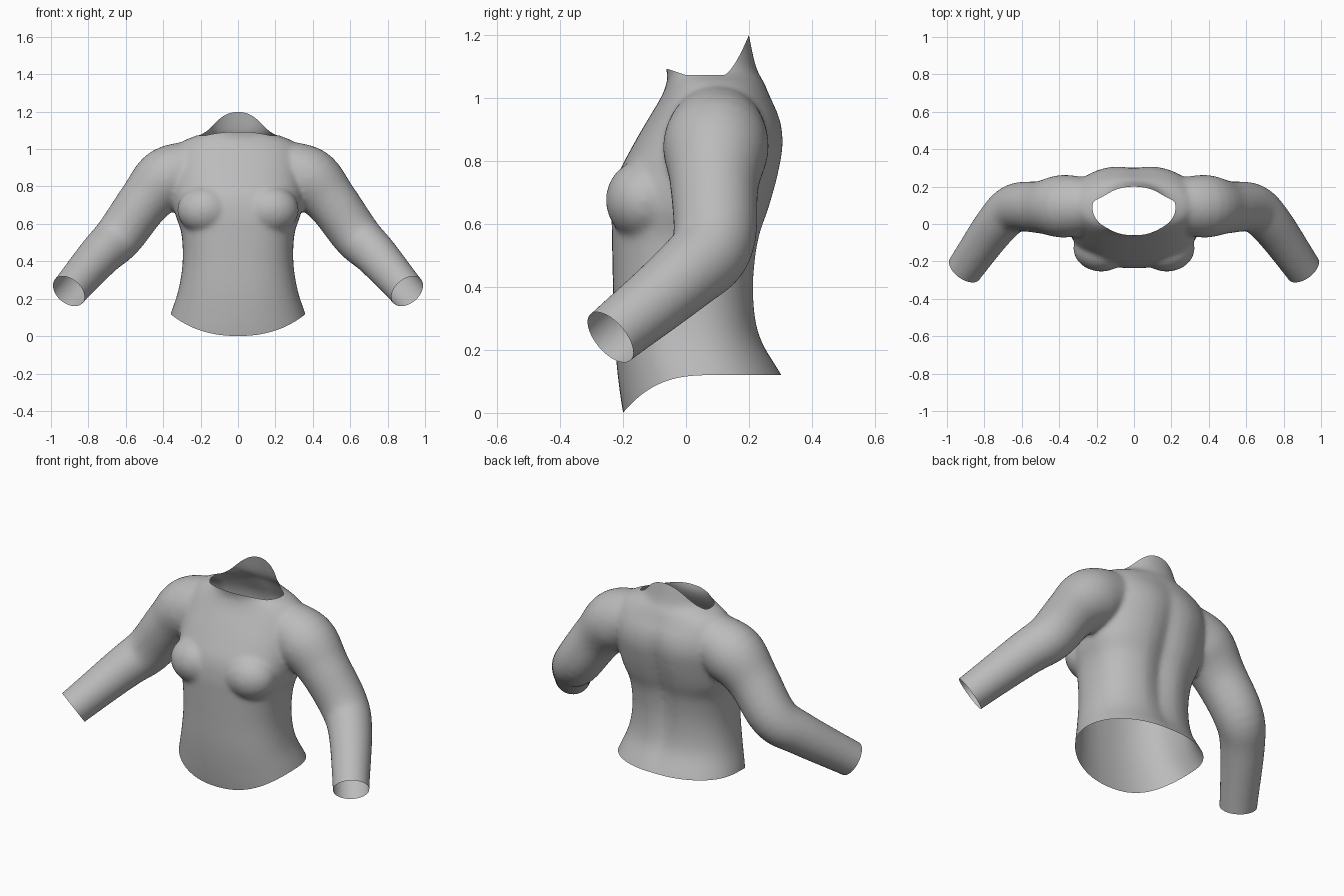
import bpy, bmesh, math
from mathutils import Vector, Matrix

cube = bpy.data.objects.get("Cube")
if cube:
    bpy.data.objects.remove(cube, do_unlink=True)

SIDES = 48


def spline(keys, steps):
    """Catmull-Rom samples through rows of numbers."""
    rows = [Vector(k) for k in keys]
    rows = [rows[0]] + rows + [rows[-1]]
    out = []
    for a, b, c, d in zip(rows, rows[1:], rows[2:], rows[3:]):
        for i in range(steps):
            t = i / steps
            out.append(0.5 * (2 * b + (c - a) * t + (2 * a - 5 * b + 4 * c - d) * t**2
                              + (3 * b - a - 3 * c + d) * t**3))
    return out + [rows[-1]]


def loft(bm, rings):
    """Closed skin over a list of point rings."""
    loops = [[bm.verts.new(p) for p in ring] for ring in rings]
    for low, high in zip(loops, loops[1:]):
        for i in range(SIDES):
            j = (i + 1) % SIDES
            bm.faces.new((low[i], low[j], high[j], high[i]))
    bm.faces.new(loops[0][::-1])
    bm.faces.new(loops[-1])


def power(v, n):
    return math.copysign(abs(v) ** (2 / n), v)


def torso_ring(row):
    z, w, front, back, n = row
    mid = (front + back) / 2
    # the spine groove fades out at the hem and the neck
    groove = 0.03 * max(0, math.sin(math.pi * min(1, max(0, (z - 0.1) / 0.95))))
    ring = []
    for i in range(SIDES):
        a = math.tau * i / SIDES
        x = w * power(math.cos(a), n)
        y = mid + (back - front) / 2 * power(math.sin(a), n)
        if y > mid:
            y -= groove * math.exp(-(x / 0.06) ** 2)
        ring.append((x, y, z))
    return ring


# Torso: height, half width, front, back, squareness
torso = [
    (-0.15, 0.42, -0.17, 0.40, 2.2), (0, 0.395, -0.2, 0.36, 2.2),
    (0.12, 0.36, -0.217, 0.305, 2.2), (0.25, 0.318, -0.228, 0.238, 2.3),
    (0.4, 0.296, -0.232, 0.222, 2.4), (0.55, 0.303, -0.235, 0.238, 2.5),
    (0.65, 0.335, -0.235, 0.27, 2.5), (0.75, 0.35, -0.218, 0.298, 2.4),
    (0.85, 0.35, -0.168, 0.314, 2.4), (0.93, 0.345, -0.122, 0.304, 2.3),
    (1, 0.33, -0.08, 0.272, 2.2), (1.045, 0.29, -0.062, 0.25, 2),
    (1.075, 0.215, -0.06, 0.232, 2), (1.1, 0.183, -0.065, 0.222, 2.1),
    (1.15, 0.165, -0.075, 0.21, 2.2), (1.3, 0.14, -0.1, 0.18, 2.2)]

# Sleeve: x, y, z, radius
sleeve = [
    (0.2, 0.1, 0.91, 0.14), (0.375, 0.095, 0.845, 0.168), (0.5, 0.09, 0.72, 0.14),
    (0.635, 0.085, 0.535, 0.13), (0.74, -0.01, 0.43, 0.116),
    (0.905, -0.24, 0.24, 0.098), (1, -0.37, 0.13, 0.095)]
cuff = Vector((0.905, -0.24, 0.24))
cuff_dir = Vector((0.49, -0.66, -0.56)).normalized()

bm = bmesh.new()
loft(bm, [torso_ring(r) for r in spline(torso, 4)])
path = spline(sleeve, 5)
for side in (1, -1):
    pts = [Vector((p[0] * side, p[1], p[2])) for p in path]
    rings = []
    for i, p in enumerate(pts):
        along = (pts[min(i + 1, len(pts) - 1)] - pts[max(i - 1, 0)]).normalized()
        u = along.cross(Vector((0, 1, 0.3))).normalized()
        v = along.cross(u)
        r = path[i][3]
        rings.append([p + r * (u * math.cos(t) + v * math.sin(t))
                      for t in (math.tau * k / SIDES for k in range(SIDES))])
    loft(bm, rings)
    # Bust
    bmesh.ops.create_uvsphere(
        bm, u_segments=32, v_segments=20, radius=1,
        matrix=Matrix.Translation((0.175 * side, -0.13, 0.675))
        @ Matrix.Diagonal((0.15, 0.125, 0.13, 1)))
bmesh.ops.recalc_face_normals(bm, faces=bm.faces[:])

mesh = bpy.data.meshes.new("shirt")
bm.to_mesh(mesh)
bm.free()
shirt = bpy.data.objects.new("shirt", mesh)
bpy.context.collection.objects.link(shirt)

# Fuse the parts into one skin and soften the joins
fuse = shirt.modifiers.new("fuse", "REMESH")
fuse.mode = "VOXEL"
fuse.voxel_size = 0.012
soften = shirt.modifiers.new("soften", "SMOOTH")
soften.factor = 0.5
soften.iterations = 12
bpy.context.view_layer.update()
fused = shirt.evaluated_get(bpy.context.evaluated_depsgraph_get())
bm = bmesh.new()
bm.from_mesh(fused.to_mesh())
fused.to_mesh_clear()
shirt.modifiers.clear()


def cut(point, normal):
    bmesh.ops.bisect_plane(bm, geom=bm.verts[:] + bm.edges[:] + bm.faces[:],
                           plane_co=point, plane_no=normal, clear_outer=True)


def curved_cut(height, up):
    """Trim along a height that varies from front to back."""
    for v in bm.verts:
        v.co.z -= height(v.co.y)
    cut((0, 0, 0), (0, 0, up))
    for v in bm.verts:
        v.co.z += height(v.co.y)


def hem(y):
    return 0.12 - 0.12 * (max(0, 0.1 - y) / 0.3) ** 3


def collar(y):
    rise = min(1, max(0, (y - 0.12) / 0.08))
    return 1.072 + 0.02 * min(1, max(0, -y / 0.06)) + 0.128 * rise ** 1.5


# Openings at the hem, neck and cuffs
curved_cut(hem, -1)
curved_cut(collar, 1)
for side in (1, -1):
    flip = Vector((side, 1, 1))
    cut(cuff * flip, cuff_dir * flip)
for f in bm.faces:
    f.smooth = True
bm.to_mesh(mesh)
bm.free()

grey = bpy.data.materials.new("grey cloth")
grey.use_nodes = True
colour = (0.5, 0.5, 0.5, 1)
grey.diffuse_color = colour
grey.node_tree.nodes["Principled BSDF"].inputs["Base Color"].default_value = colour
mesh.materials.clear()
mesh.materials.append(grey)
